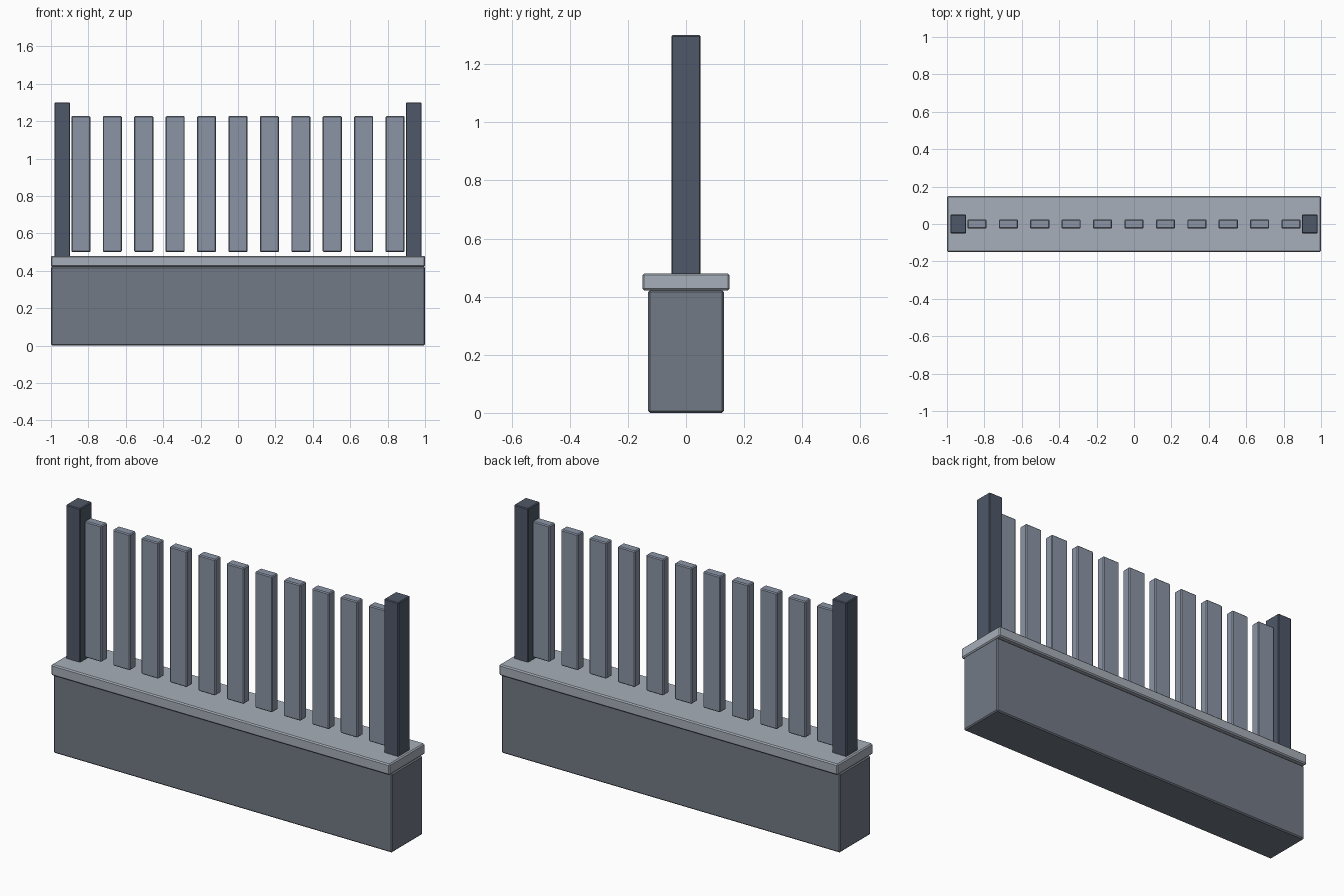
import bpy

if "Cube" in bpy.data.objects:
    bpy.data.objects.remove(bpy.data.objects["Cube"])


def material(name, rgb):
    mat = bpy.data.materials.new(name)
    mat.diffuse_color = (*rgb, 1)
    mat.use_nodes = True
    mat.node_tree.nodes["Principled BSDF"].inputs["Base Color"].default_value = mat.diffuse_color
    return mat


def box(name, x, y, z, mat, bevel):
    """Bevelled box from (min, max) ranges along each axis."""
    bpy.ops.mesh.primitive_cube_add(
        size=1, location=[(a + b) / 2 for a, b in (x, y, z)])
    ob = bpy.context.object
    ob.name = name
    ob.scale = [b - a for a, b in (x, y, z)]
    bpy.ops.object.transform_apply(location=False, rotation=False, scale=True)
    ob.data.materials.append(mat)
    mod = ob.modifiers.new("Bevel", 'BEVEL')
    mod.width = bevel
    mod.segments = 1
    return ob


stone = material("stone", (0.17, 0.195, 0.24))
coping = material("coping", (0.39, 0.43, 0.49))
slat_paint = material("slat_paint", (0.26, 0.30, 0.38))
post_paint = material("post_paint", (0.08, 0.098, 0.138))

# Low wall and its overhanging cap
box("base_wall", (-1, 1), (-0.13, 0.13), (0, 0.422), stone, 0.006)
box("wall_cap", (-1, 1), (-0.15, 0.15), (0.422, 0.48), coping, 0.006)

# End posts
for side, cx in (("left", -0.94), ("right", 0.94)):
    box(f"{side}_post", (cx - 0.042, cx + 0.042), (-0.05, 0.05),
        (0.475, 1.30), post_paint, 0.004)

# Evenly spaced slats, held just above the cap
for i in range(11):
    cx = -0.84 + 0.168 * i
    box(f"slat_{i + 1}", (cx - 0.051, cx + 0.051), (-0.025, 0.025),
        (0.50, 1.227), slat_paint, 0.005)
